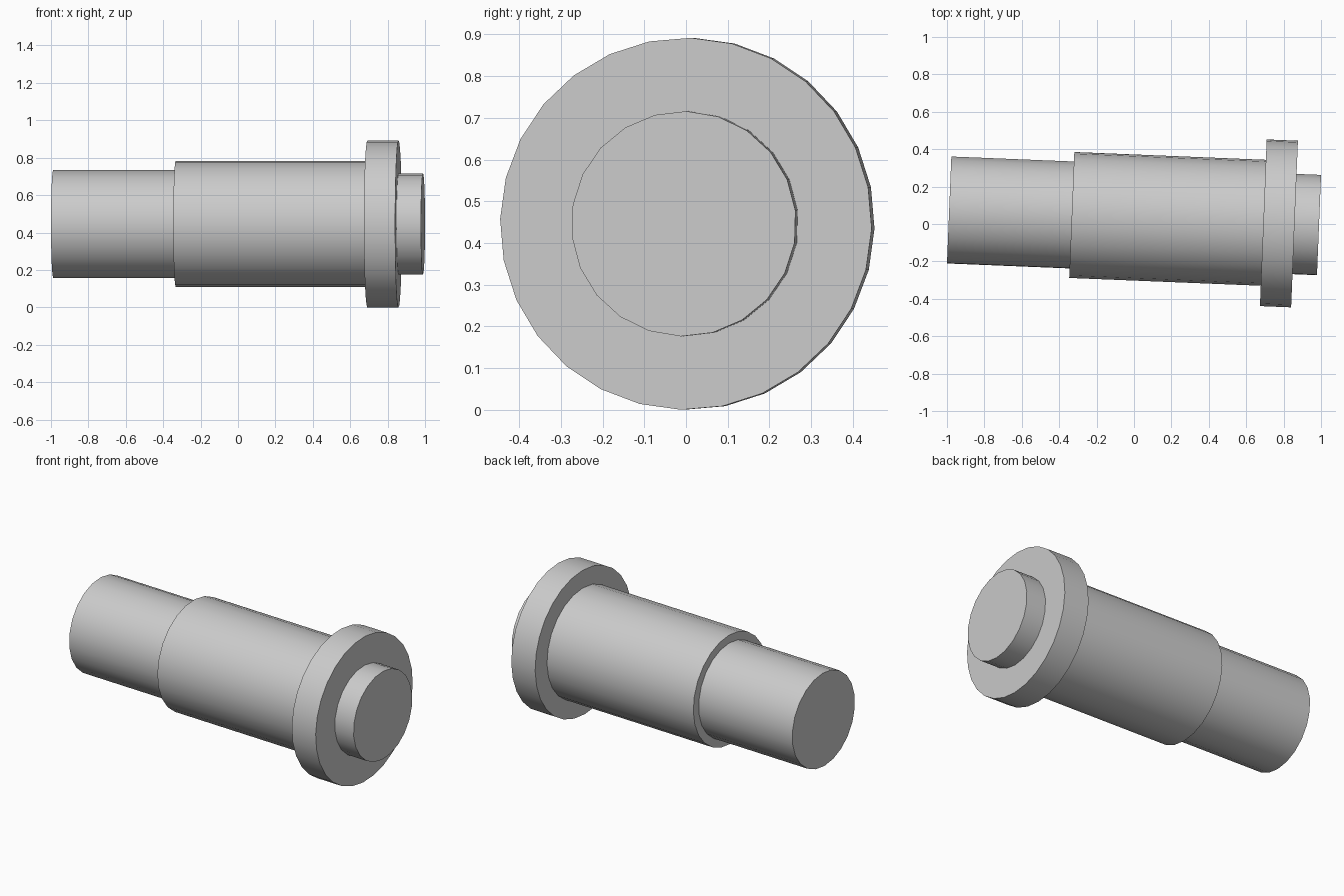
import bpy, bmesh, math
from mathutils import Matrix

cube = bpy.data.objects.get("Cube")
if cube:
    bpy.data.objects.remove(cube, do_unlink=True)

# Single plain grey for the whole shaft
grey = bpy.data.materials.new("plain grey")
grey.use_nodes = True
colour = (0.6, 0.6, 0.6, 1)
grey.diffuse_color = colour
grey.node_tree.nodes["Principled BSDF"].inputs["Base Color"].default_value = colour

# The shaft lies along x, turned slightly about the vertical
YAW = math.atan(-0.0407)
ROLL = math.radians(-1.5)
PLACE = (Matrix.Translation((0, 0.0347, 0.446))
         @ Matrix.Rotation(YAW, 4, 'Z') @ Matrix.Rotation(ROLL, 4, 'X'))


def section(name, start, end, radius, sides):
    """Closed cylinder along the shaft axis with a vertex at the top."""
    bm = bmesh.new()
    ring = []
    for i in range(sides):
        a = math.pi / 2 + math.tau * i / sides
        ring.append(bm.verts.new((start, radius * math.cos(a), radius * math.sin(a))))
    cap = bm.faces.new(ring)
    ext = bmesh.ops.extrude_face_region(bm, geom=[cap], use_keep_orig=True)
    bmesh.ops.translate(bm, vec=(end - start, 0, 0),
                        verts=[v for v in ext["geom"] if isinstance(v, bmesh.types.BMVert)])
    bmesh.ops.recalc_face_normals(bm, faces=bm.faces[:])
    mesh = bpy.data.meshes.new(name)
    bm.to_mesh(mesh)
    bm.free()
    mesh.materials.append(grey)
    obj = bpy.data.objects.new(name, mesh)
    bpy.context.collection.objects.link(obj)
    obj.matrix_world = PLACE
    return obj


parts = [
    section("narrow_shaft", -0.989, -0.333, 0.288, 22),
    section("main_barrel", -0.333, 0.692, 0.337, 24),
    section("flange", 0.692, 0.859, 0.446, 28),
    section("end_boss", 0.859, 0.99, 0.27, 22),
]

# Smooth sides, crisp rims
bpy.ops.object.select_all(action='DESELECT')
for p in parts:
    p.select_set(True)
bpy.context.view_layer.objects.active = parts[0]
bpy.ops.object.shade_smooth_by_angle(angle=math.radians(35))
